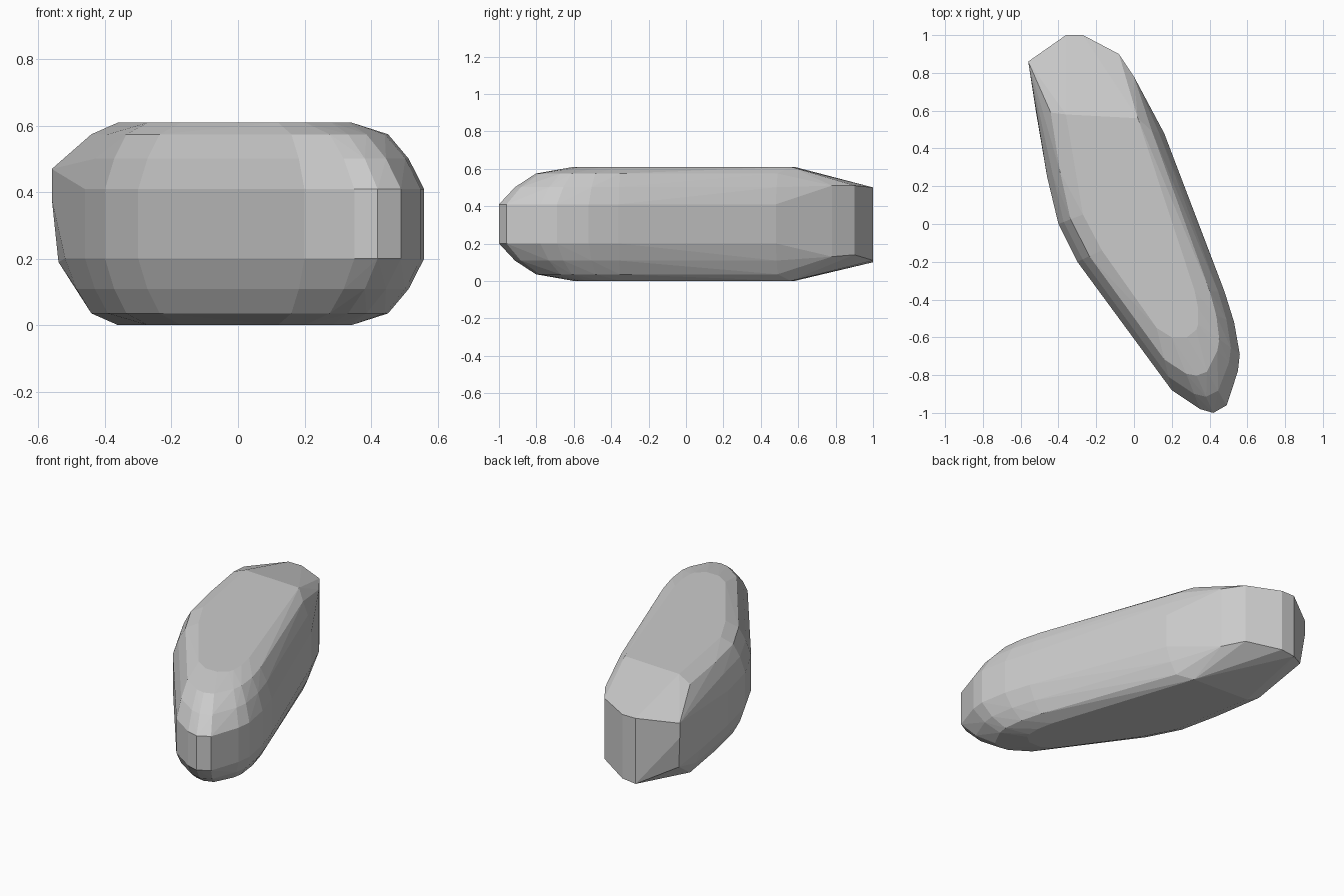
import bpy, bmesh, math

if "Cube" in bpy.data.objects:
    bpy.data.objects.remove(bpy.data.objects["Cube"])

# Rim of the stone at mid height, paired with the matching point of its flat top/bottom
rim_pairs = [
    ((.16, .48), (.03, .50)), ((.48, -.36), (.32, -.35)), ((.53, -.52), (.34, -.45)),
    ((.56, -.69), (.34, -.53)), ((.55, -.78), (.33, -.56)), ((.49, -.96), (.28, -.60)),
    ((.42, -1.0), (.24, -.60)), ((.35, -.98), (.20, -.60)), ((.20, -.88), (.12, -.55)),
    ((-.30, -.20), (-.17, -.14)), ((-.40, 0), (-.27, .05)), ((-.46, .25), (-.32, .30)),
    ((-.52, .60), (-.36, .58)),
]
# Blunt, chiselled back end: x, y, low z, high z
back_corners = [
    (-.56, .86, .38, .47), (-.54, .84, .19, .47), (-.36, 1.0, .10, .50),
    (-.27, 1.0, .11, .50), (-.08, .90, .14, .51), (0, .78, .13, .51),
    (.02, .56, 0, .61), (-.36, .58, 0, .61),
]
HALF = .305

bm = bmesh.new()
# Rounded sides and nose: quarter-ellipse arcs from rim to flat faces
for (ox, oy), (ix, iy) in rim_pairs:
    for deg in (-90, -62, -40, -20, 20, 40, 62, 90):
        # the near-vertical band keeps the full rim width
        c = 1 if abs(deg) == 20 else math.cos(math.radians(deg)) ** .9
        s = math.sin(math.radians(deg))
        bm.verts.new((ix + (ox - ix) * c, iy + (oy - iy) * c, HALF + HALF * s))
for x, y, low, high in back_corners:
    bm.verts.new((x, y, low))
    bm.verts.new((x, y, high))

# Skin the points as one faceted convex body
hull = bmesh.ops.convex_hull(bm, input=bm.verts[:])
loose = {g for g in hull["geom_interior"] + hull["geom_unused"]
         if isinstance(g, bmesh.types.BMVert)}
bmesh.ops.delete(bm, geom=list(loose), context='VERTS')
bmesh.ops.dissolve_limit(bm, angle_limit=math.radians(2), verts=bm.verts[:], edges=bm.edges[:])
bmesh.ops.recalc_face_normals(bm, faces=bm.faces[:])

mesh = bpy.data.meshes.new("stone")
bm.to_mesh(mesh)
bm.free()
stone = bpy.data.objects.new("stone", mesh)
bpy.context.collection.objects.link(stone)
